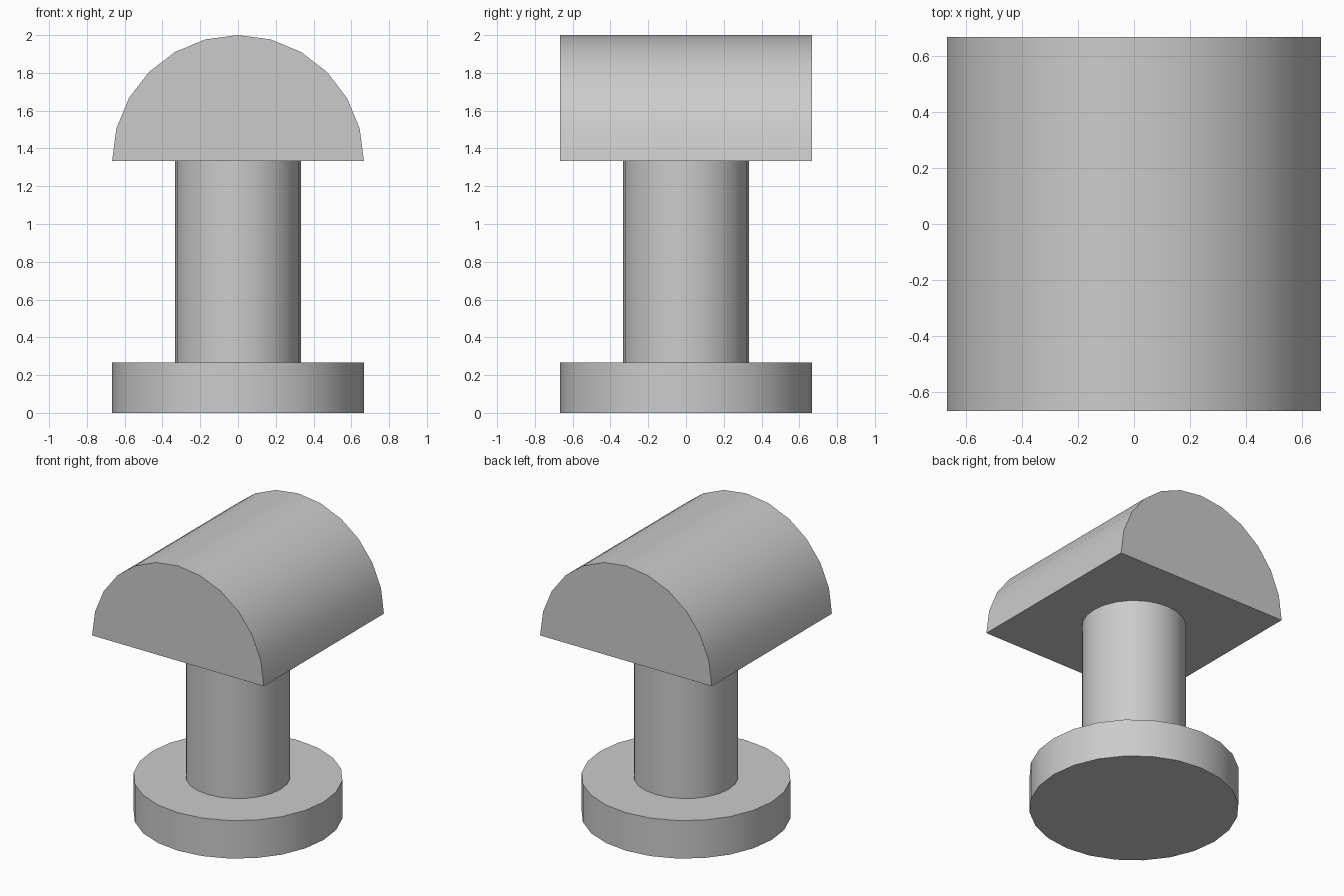
import bpy, bmesh
from math import sin, cos, pi, radians

if "Cube" in bpy.data.objects:
    bpy.data.objects.remove(bpy.data.objects["Cube"])

R = 2 / 3          # radius of base and head
BASE_TOP = 4 / 15
HEAD_BOTTOM = 4 / 3


def smooth(obj):
    bpy.ops.object.select_all(action='DESELECT')
    obj.select_set(True)
    bpy.context.view_layer.objects.active = obj
    bpy.ops.object.shade_smooth_by_angle(angle=radians(30))


def cylinder(name, radius, z0, z1):
    bpy.ops.mesh.primitive_cylinder_add(
        vertices=24, radius=radius, depth=z1 - z0, location=(0, 0, (z0 + z1) / 2))
    obj = bpy.context.object
    obj.name = name
    smooth(obj)


# round base and stem
cylinder("base", R, 0, BASE_TOP)
cylinder("stem", R / 2, BASE_TOP, HEAD_BOTTOM)

# half-round head: semicircle profile extruded along y
bm = bmesh.new()
profile = [bm.verts.new((R * cos(pi * i / 12), -R, HEAD_BOTTOM + R * sin(pi * i / 12)))
           for i in range(13)]
face = bm.faces.new(profile)
new = bmesh.ops.extrude_face_region(bm, geom=[face])["geom"]
bmesh.ops.translate(bm, vec=(0, 2 * R, 0),
                    verts=[g for g in new if isinstance(g, bmesh.types.BMVert)])
if not any(f.calc_center_median().y < -R + 1e-4 for f in bm.faces):
    bm.faces.new(profile)
bmesh.ops.recalc_face_normals(bm, faces=bm.faces)
mesh = bpy.data.meshes.new("half_round_head")
bm.to_mesh(mesh)
bm.free()
head = bpy.data.objects.new("half_round_head", mesh)
bpy.context.collection.objects.link(head)
smooth(head)
